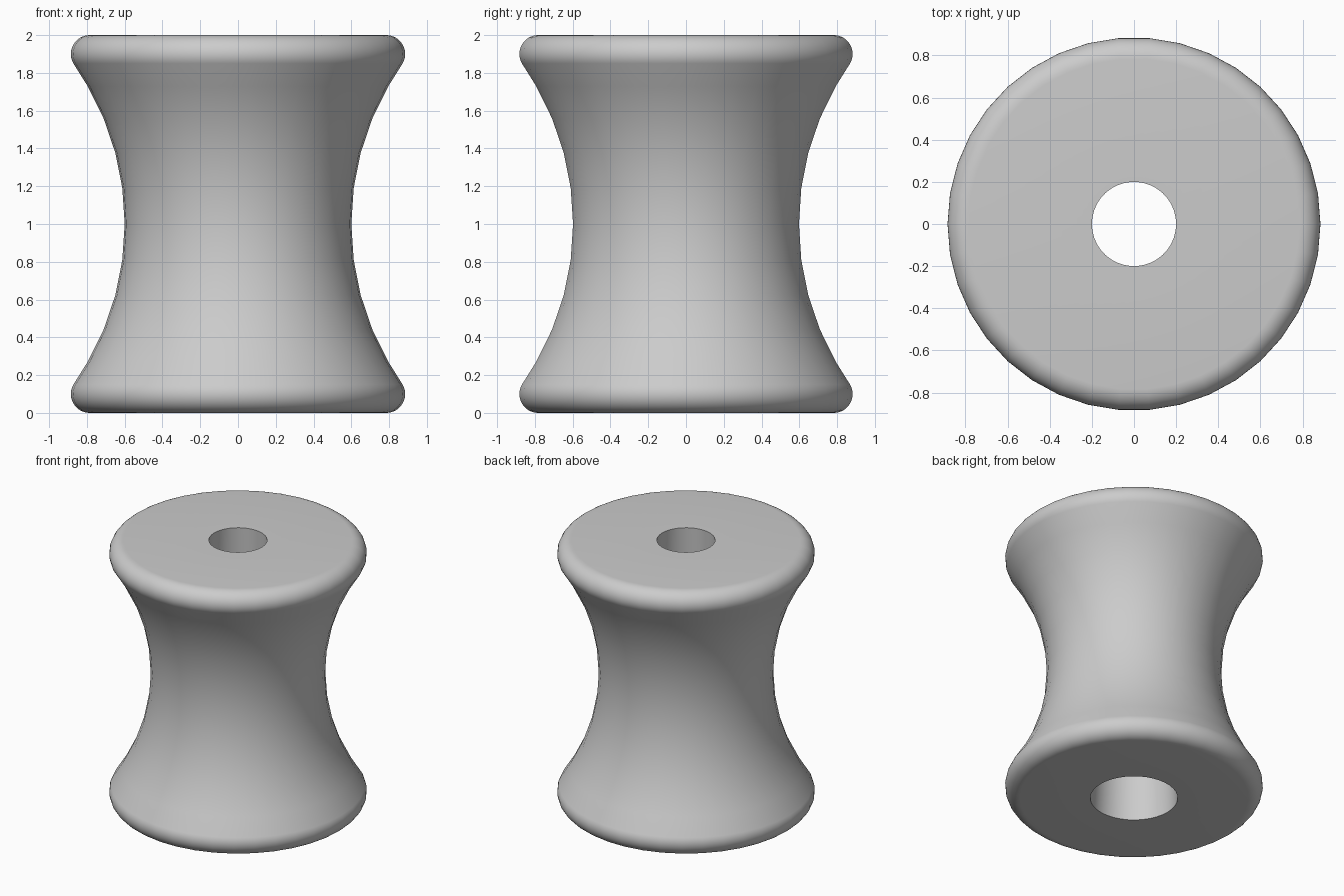
import bpy, bmesh
from math import sin, cos, radians, tau
from mathutils import Vector

cube = bpy.data.objects.get("Cube")
if cube:
    bpy.data.objects.remove(cube, do_unlink=True)

SIDES = 38
WAIST, NECK_R = 0.6, 1.457       # waist radius and radius of the concave neck
RIM_X, RIM_R = 0.785, 0.1        # centre and radius of the rounded rim
HOLE_TOP, HOLE_BOTTOM = 0.2, 0.3

# Plain grey material
grey = bpy.data.materials.new("plain_grey")
grey.use_nodes = True
colour = (0.6, 0.6, 0.6, 1)
grey.diffuse_color = colour
grey.node_tree.nodes["Principled BSDF"].inputs["Base Color"].default_value = colour

# Upper half of the outer profile: rounded rim, then concave neck above the waist
rim = [(RIM_X + RIM_R * cos(radians(a)), RIM_R * sin(radians(a)) + 0.9)
       for a in range(90, -31, -10)]
neck = [(WAIST + NECK_R * (1 - cos(radians(a))), NECK_R * sin(radians(a)))
        for a in (30, 22.5, 15, 7.5)]
upper = rim + neck
outer = upper + [(WAIST, 0)] + [(r, -h) for r, h in reversed(upper)]

# Closed section including the tapered bore, turned around the upright axis
section = [(HOLE_TOP, 1)] + outer + [(HOLE_BOTTOM, -1)]
bm = bmesh.new()
verts = [bm.verts.new((r, 0, h + 1)) for r, h in section]
edges = [bm.edges.new((a, b)) for a, b in zip(verts, verts[1:] + verts[:1])]
bmesh.ops.spin(bm, geom=verts + edges, cent=Vector(), axis=(0, 0, 1),
               angle=tau, steps=SIDES, use_merge=False)
bmesh.ops.remove_doubles(bm, verts=bm.verts, dist=0.0005)
bmesh.ops.recalc_face_normals(bm, faces=bm.faces)

mesh = bpy.data.meshes.new("spool_body")
bm.to_mesh(mesh)
bm.free()
mesh.materials.append(grey)
spool = bpy.data.objects.new("spool_body", mesh)
bpy.context.collection.objects.link(spool)

# Smooth sides with crisp bore edges
bpy.ops.object.select_all(action="DESELECT")
spool.select_set(True)
bpy.context.view_layer.objects.active = spool
bpy.ops.object.shade_smooth_by_angle(angle=radians(35))
